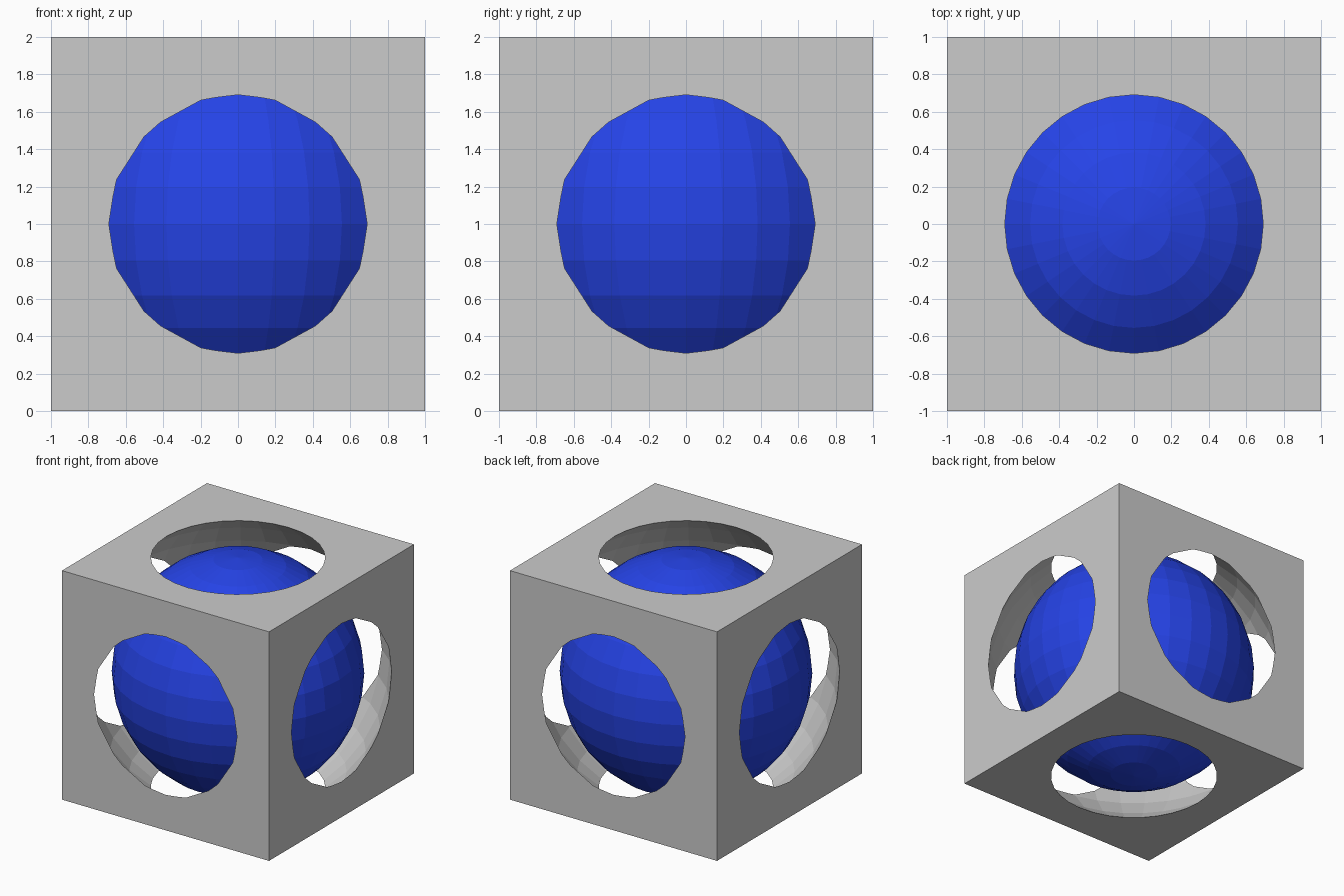
import bpy

old = bpy.data.objects.get("Cube")
if old:
    bpy.data.objects.remove(old, do_unlink=True)


def make_material(name, colour):
    mat = bpy.data.materials.new(name)
    mat.use_nodes = True
    mat.diffuse_color = colour
    mat.node_tree.nodes["Principled BSDF"].inputs["Base Color"].default_value = colour
    return mat


def make_sphere(name, radius):
    bpy.ops.mesh.primitive_uv_sphere_add(
        segments=32, ring_count=16, radius=radius, location=(0, 0, 1))
    obj = bpy.context.object
    obj.name = name
    return obj


grey = make_material("light grey", (0.6, 0.6, 0.6, 1))
blue = make_material("royal blue", (0.02, 0.06, 0.85, 1))

# Box frame, hollowed by a sphere that breaks through all six sides
bpy.ops.mesh.primitive_cube_add(size=2, location=(0, 0, 1))
frame = bpy.context.object
frame.name = "box_frame"
frame.data.materials.append(grey)

cutter = make_sphere("cavity_cutter", 1.217)
cutter.hide_render = True
cutter.data.materials.append(grey)

cut = frame.modifiers.new("cavity", 'BOOLEAN')
cut.operation = 'DIFFERENCE'
cut.solver = 'EXACT'
cut.object = cutter
bpy.context.view_layer.objects.active = frame
bpy.ops.object.modifier_apply(modifier=cut.name)
bpy.data.objects.remove(cutter, do_unlink=True)

# Loose faceted ball held inside the frame
ball = make_sphere("inner_ball", 1.0)
ball.data.materials.append(blue)
